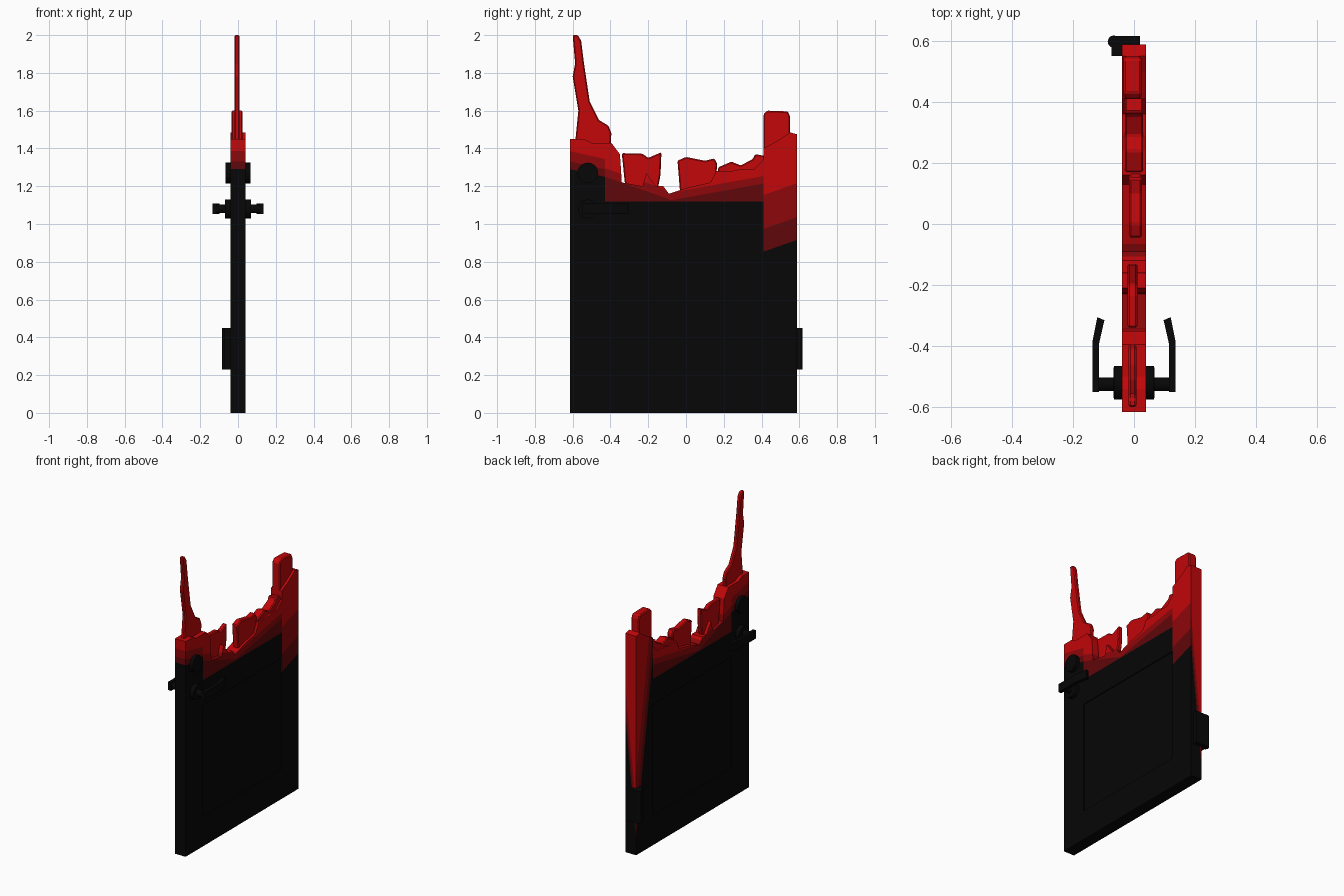
import bpy, bmesh
from math import pi
from mathutils import Vector

if "Cube" in bpy.data.objects:
    bpy.data.objects.remove(bpy.data.objects["Cube"])


def material(name, colour):
    m = bpy.data.materials.new(name)
    m.use_nodes = True
    m.diffuse_color = (*colour, 1)
    bsdf = m.node_tree.nodes["Principled BSDF"]
    bsdf.inputs["Base Color"].default_value = (*colour, 1)
    return m


# Charred at the foot, brighter paint towards the top
CHAR = [material("charred black", (0.002, 0.002, 0.002)),
        material("scorched red", (0.12, 0.002, 0.003)),
        material("dull red", (0.27, 0.002, 0.003)),
        material("bright red", (0.54, 0.002, 0.003))]
BLACK, RED = [CHAR[0]], [CHAR[3]]


def finish(name, bm, mats):
    bmesh.ops.recalc_face_normals(bm, faces=bm.faces)
    me = bpy.data.meshes.new(name)
    bm.to_mesh(me)
    bm.free()
    for m in mats:
        me.materials.append(m)
    ob = bpy.data.objects.new(name, me)
    bpy.context.collection.objects.link(ob)
    return ob


def extrude(points, vec):
    bm = bmesh.new()
    face = bm.faces.new([bm.verts.new(p) for p in points])
    ext = bmesh.ops.extrude_face_region(bm, geom=[face])["geom"]
    verts = [v for v in ext if isinstance(v, bmesh.types.BMVert)]
    bmesh.ops.translate(bm, verts=verts, vec=vec)
    bmesh.ops.recalc_face_normals(bm, faces=bm.faces)
    return bm


def board(yz, half, x=0):
    """Outline in the side plane, extruded through the thickness."""
    return extrude([(x - half, y, z) for y, z in yz], (2 * half, 0, 0))


def scorch(bm, pick, heights, y_slope=0, x_slope=0, first=0):
    """Cut the picked faces along sloping lines and colour them by band."""
    normal = Vector((-x_slope, -y_slope, 1))
    for h in heights:
        bm.normal_update()
        faces = [f for f in bm.faces if pick(f.normal)]
        geom = set(faces)
        for f in faces:
            geom.update(f.edges, f.verts)
        bmesh.ops.bisect_plane(bm, geom=list(geom), plane_co=(0, 0, h),
                               plane_no=normal, dist=1e-6)
    bm.normal_update()
    for f in bm.faces:
        if pick(f.normal):
            level = normal.dot(f.calc_center_median())
            f.material_index = first + sum(level > h for h in heights)


def everywhere(n):
    return True


def box(name, lo, hi):
    x0, y0, z0 = lo
    x1, y1, z1 = hi
    bm = extrude([(x0, y0, z0), (x1, y0, z0), (x1, y1, z0), (x0, y1, z0)],
                 (0, 0, z1 - z0))
    return finish(name, bm, BLACK)


def cylinder(name, loc, radius, depth, along_x=True):
    rot = (0, pi / 2, 0) if along_x else (0, 0, 0)
    bpy.ops.mesh.primitive_cylinder_add(vertices=20, radius=radius, depth=depth,
                                        location=loc, rotation=rot)
    ob = bpy.context.object
    ob.name = name
    ob.data.materials.append(CHAR[0])
    bpy.ops.object.shade_smooth_by_angle()


T = 0.04          # half thickness of the frame
FRONT, INNER_F, INNER_B, BACK = -0.615, -0.43, 0.41, 0.588

# Lock stile
bm = board([(FRONT, 0), (INNER_F, 0), (INNER_F, 1.43), (-0.5, 1.43), (-0.54, 1.45),
            (FRONT, 1.45)], T)
scorch(bm, everywhere, [1.155, 1.195, 1.25], -0.22)
finish("lock_stile", bm, CHAR)

# Hinge stile: the burn line differs on each side
bm = board([(INNER_B, 0), (BACK, 0), (BACK, 1.475), (0.55, 1.485), (0.5, 1.45),
            (INNER_B, 1.4)], T)
scorch(bm, lambda n: n.x > -0.5 and n.y < 0.5, [0.71, 0.83, 1.01], 0.35)
scorch(bm, lambda n: n.x < -0.5, [3.94, 4.12, 4.35], -6.5)
scorch(bm, lambda n: n.y > 0.5, [0.51, 0.6, 0.72], 0, 10.2)
finish("hinge_stile", bm, CHAR)

# Lower rails and recessed panel
box("panel", (-0.033, INNER_F, 0.01), (0.033, INNER_B, 1.1))
box("bottom_rail", (-T, INNER_F, 0), (T, INNER_B, 0.2))
box("middle_rail", (-T, INNER_F, 0.95), (T, INNER_B, 1.12))

# Burnt upper rail, in two lengths with burn lines rising outwards
bm = board([(INNER_F, 1.12), (-0.09, 1.12), (-0.09, 1.16), (-0.12, 1.2), (-0.16, 1.2),
            (-0.21, 1.27), (-0.23, 1.2), (-0.34, 1.22), (-0.345, 1.3), (-0.35, 1.37),
            (-0.395, 1.43), (INNER_F, 1.43)], T)
scorch(bm, everywhere, [1.1, 1.145], -0.35, first=1)
finish("upper_rail_front", bm, CHAR)
bm = board([(-0.09, 1.12), (INNER_B, 1.12), (INNER_B, 1.34), (0.36, 1.29), (0.29, 1.29),
            (0.24, 1.28), (0.16, 1.28), (0.13, 1.22), (0.0, 1.19), (-0.09, 1.16)], T)
scorch(bm, everywhere, [1.14, 1.18], 0.18, first=1)
finish("upper_rail_back", bm, CHAR)

# Splintered shards left standing
SHARDS = [
    ("tall_splinter", 0.013, -0.005,
     [(-0.59, 1.4), (-0.57, 1.6), (-0.6, 1.78), (-0.587, 1.85), (-0.6, 2.0), (-0.573, 2.0),
      (-0.555, 1.97), (-0.54, 1.85), (-0.51, 1.65), (-0.46, 1.55), (-0.41, 1.52),
      (-0.395, 1.48), (-0.4, 1.4)]),
    ("front_shard", 0.016, -0.005,
     [(-0.32, 1.18), (-0.34, 1.375), (-0.23, 1.372), (-0.2, 1.35), (-0.13, 1.38),
      (-0.135, 1.26), (-0.15, 1.18)]),
    ("middle_shard", 0.021, 0.005,
     [(-0.03, 1.15), (-0.045, 1.335), (0.0, 1.355), (0.1, 1.335), (0.15, 1.347),
      (0.165, 1.32), (0.16, 1.25), (0.13, 1.2)]),
    ("rail_splinter", 0.03, 0,
     [(0.17, 1.25), (0.17, 1.3), (0.24, 1.33), (0.29, 1.31), (0.355, 1.345), (0.365, 1.37),
      (0.42, 1.36), (0.42, 1.25)]),
    ("back_shard", 0.029, -0.005,
     [(0.41, 1.38), (0.41, 1.58), (0.43, 1.6), (0.54, 1.596), (0.55, 1.57), (0.55, 1.43)]),
]
for name, half, x, outline in SHARDS:
    ob = finish(name, board(outline, half, x), RED)
    bevel = ob.modifiers.new("worn_edges", "BEVEL")
    bevel.width = 0.006
    bevel.segments = 1

# Lock and lever handles, mirrored on both sides
cylinder("deadbolt", (0, -0.52, 1.27), 0.055, 0.13)
cylinder("handle_rosette", (0, -0.52, 1.08), 0.05, 0.135)
cylinder("handle_shaft", (0, -0.525, 1.08), 0.022, 0.25)
for side, s in (("left", 1), ("right", -1)):
    path = [(0.114, -0.55), (0.136, -0.55), (0.136, -0.385), (0.12, -0.305),
            (0.097, -0.315), (0.114, -0.39)]
    bm = extrude([(s * x, y, 1.052) for x, y in path], (0, 0, 0.056))
    finish(side + "_lever", bm, BLACK)

# Hinge on the back edge
cylinder("hinge_barrel", (-0.066, 0.597, 0.34), 0.02, 0.22, along_x=False)
box("hinge_leaf", (-0.06, 0.585, 0.23), (0.02, 0.615, 0.45))
box("hinge_side_leaf", (-0.073, 0.55, 0.23), (-T, 0.6, 0.45))
